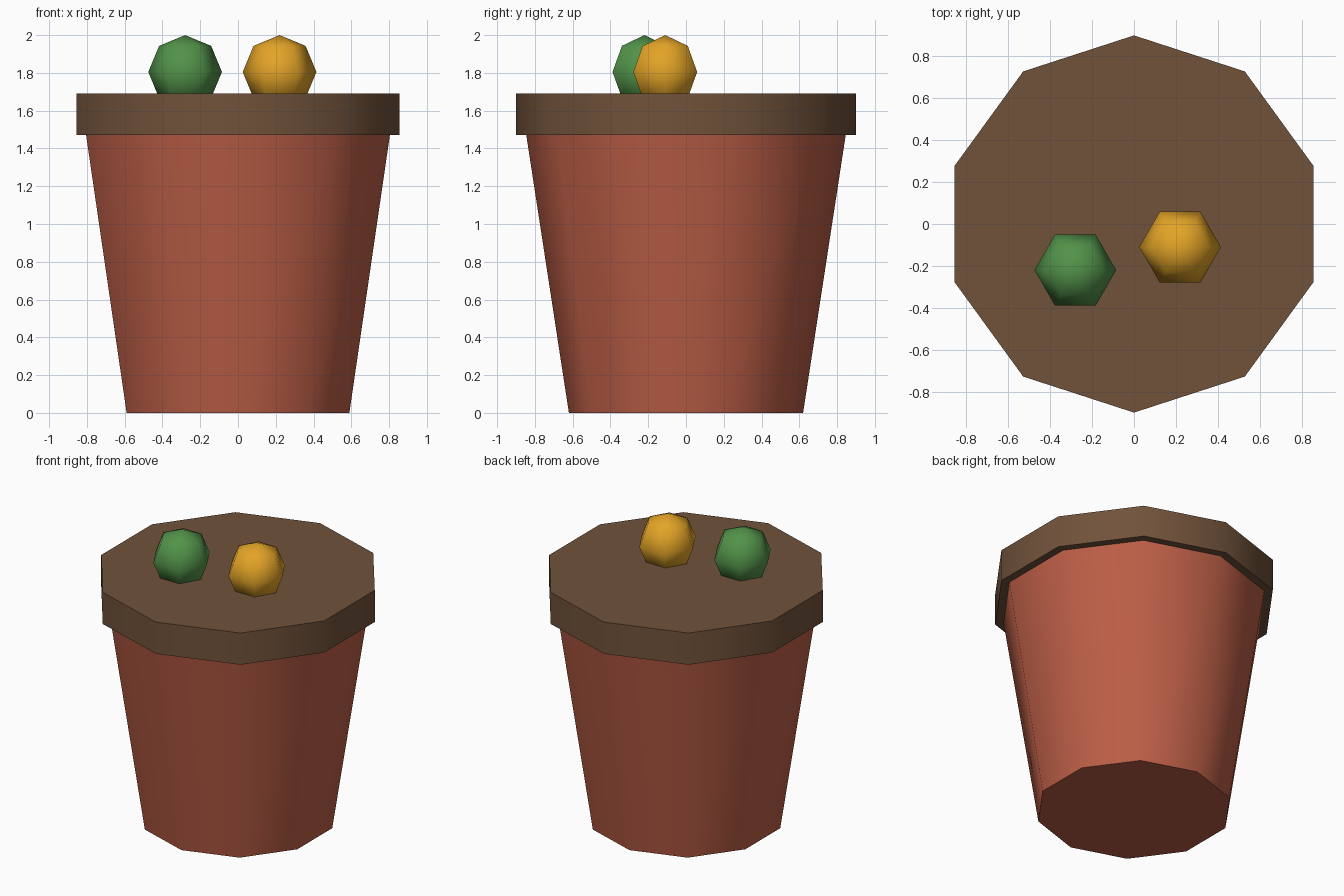
import bpy
import bmesh
from math import sin, cos, pi, radians

cube = bpy.data.objects.get("Cube")
if cube:
    bpy.data.objects.remove(cube, do_unlink=True)


def material(name, color):
    mat = bpy.data.materials.new(name)
    mat.use_nodes = True
    mat.diffuse_color = (*color, 1)
    mat.node_tree.nodes["Principled BSDF"].inputs["Base Color"].default_value = (*color, 1)
    return mat


def lathe(name, profile, sides, start, mat, location=(0, 0, 0), smooth_angle=45):
    """Closed solid of revolution; profile is (radius, z) from bottom to top."""
    bm = bmesh.new()
    rings = []
    for r, z in profile:
        if r == 0:
            rings.append([bm.verts.new((0, 0, z))] * sides)
        else:
            angles = [start + 2 * pi * i / sides for i in range(sides)]
            rings.append([bm.verts.new((r * cos(a), r * sin(a), z)) for a in angles])
    for low, high in zip(rings, rings[1:]):
        for i in range(sides):
            j = (i + 1) % sides
            corners = [low[i], low[j], high[j], high[i]]
            bm.faces.new(list(dict.fromkeys(corners)))
    # Flat end caps, unless the profile ends in a pole
    if profile[0][0] > 0:
        bm.faces.new(rings[0][::-1])
    if profile[-1][0] > 0:
        bm.faces.new(rings[-1])
    bmesh.ops.recalc_face_normals(bm, faces=bm.faces[:])
    mesh = bpy.data.meshes.new(name)
    bm.to_mesh(mesh)
    bm.free()
    mesh.materials.append(mat)
    obj = bpy.data.objects.new(name, mesh)
    obj.location = location
    bpy.context.collection.objects.link(obj)
    bpy.ops.object.select_all(action="DESELECT")
    obj.select_set(True)
    bpy.context.view_layer.objects.active = obj
    bpy.ops.object.shade_smooth_by_angle(angle=radians(smooth_angle))
    return obj


terracotta = material("terracotta", (0.50, 0.112, 0.062))
brown = material("soil brown", (0.165, 0.085, 0.043))
green = material("leaf green", (0.085, 0.29, 0.067))
yellow = material("golden yellow", (0.77, 0.37, 0.02))

# Tapered pot and the wide rim filled with soil
lathe("pot_body", [(0.62, 0), (0.847, 1.48)], 10, pi / 2, terracotta)
lathe("pot_rim", [(0.9, 1.47), (0.9, 1.69)], 10, pi / 2, brown)

# Two low-poly balls half sunk in the soil
radius, steps = 0.195, 4
ball = [(0, -radius)]
ball += [(radius * sin(pi * k / steps), -radius * cos(pi * k / steps)) for k in range(1, steps)]
ball += [(0, radius)]
lathe("green_ball", ball, 6, 0, green, (-0.28, -0.22, 1.805), 80)
lathe("yellow_ball", ball, 6, 0, yellow, (0.22, -0.11, 1.805), 80)
